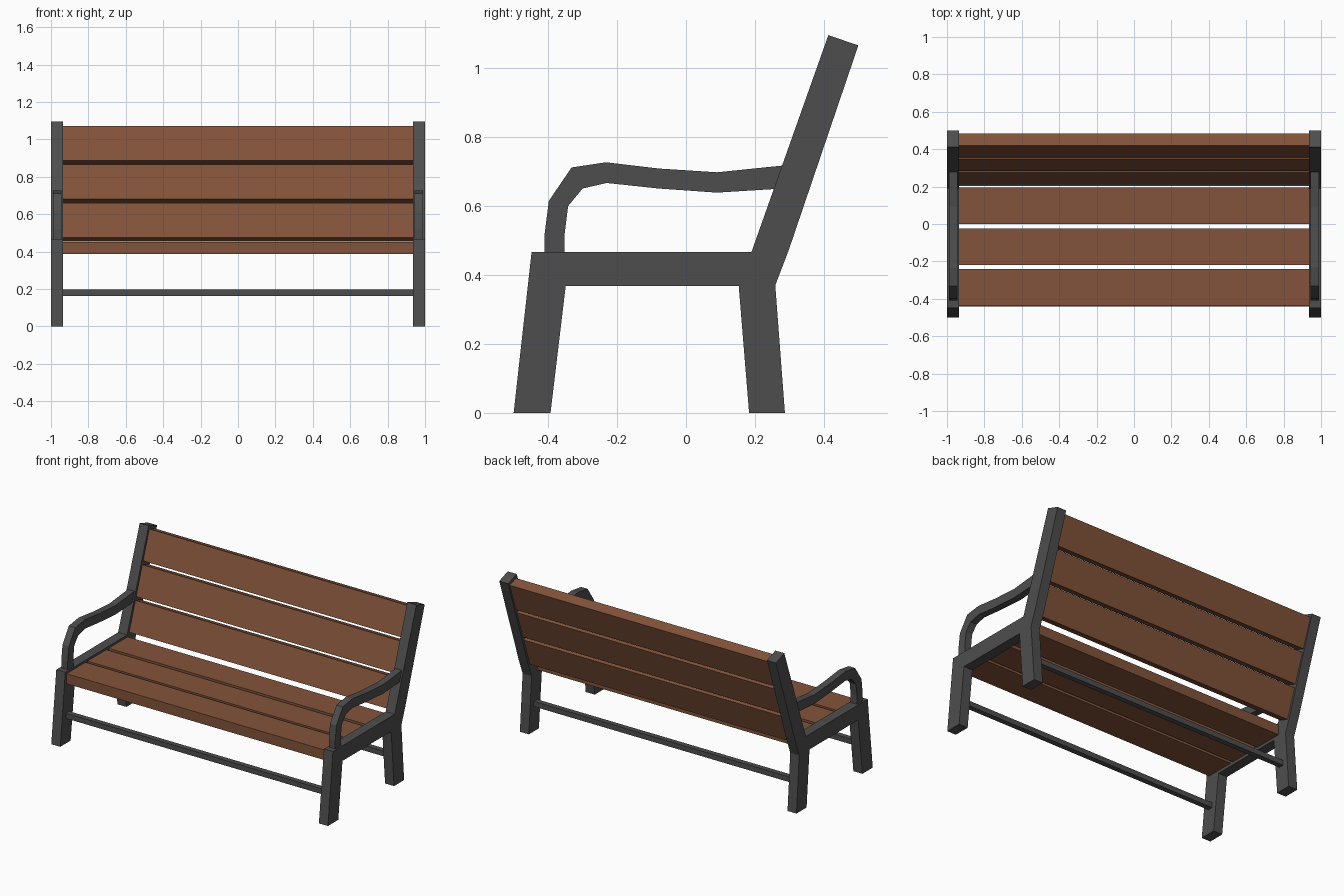
import bpy, bmesh, math
from mathutils import Matrix, Vector

if "Cube" in bpy.data.objects:
    bpy.data.objects.remove(bpy.data.objects["Cube"])


def material(name, rgb):
    m = bpy.data.materials.new(name)
    m.diffuse_color = (*rgb, 1)
    m.use_nodes = True
    m.node_tree.nodes["Principled BSDF"].inputs["Base Color"].default_value = m.diffuse_color
    return m


METAL = material("dark grey metal", (0.076, 0.076, 0.076))
WOOD = material("brown wood", (0.223, 0.087, 0.043))


def add_object(name, bm, mat):
    bmesh.ops.recalc_face_normals(bm, faces=bm.faces)
    mesh = bpy.data.meshes.new(name)
    bm.to_mesh(mesh)
    bm.free()
    mesh.materials.append(mat)
    ob = bpy.data.objects.new(name, mesh)
    bpy.context.collection.objects.link(ob)
    return ob


def side_plate(name, profile, x0, x1):
    """Extrude a (y, z) profile from x0 to x1 and mirror it to the other side."""
    bm = bmesh.new()
    face = bm.faces.new([bm.verts.new((x0, y, z)) for y, z in profile])
    ext = bmesh.ops.extrude_face_region(bm, geom=[face], use_keep_orig=True)
    verts = [g for g in ext["geom"] if isinstance(g, bmesh.types.BMVert)]
    bmesh.ops.translate(bm, vec=(x1 - x0, 0, 0), verts=verts)
    ob = add_object(name, bm, METAL)
    mirror = ob.modifiers.new("mirror", 'MIRROR')
    mirror.use_axis[0] = True


def beam(name, y, z, depth, height, mat, tilt=0.0):
    """Long box across the bench, centred on (y, z)."""
    bm = bmesh.new()
    bmesh.ops.create_cube(bm, size=1)
    bmesh.ops.scale(bm, vec=(1.872, depth, height), verts=bm.verts)
    bm.transform(Matrix.Translation((0, y, z)) @ Matrix.Rotation(-tilt, 4, 'X'))
    add_object(name, bm, mat)


# Side frames: legs, seat rail and back post in one outline
side_plate("side_frame", [
    (-0.50, 0), (-0.393, 0), (-0.349, 0.368), (0.153, 0.368), (0.183, 0),
    (0.287, 0), (0.259, 0.37), (0.298, 0.472), (0.50, 1.066),
    (0.413, 1.096), (0.19, 0.467), (-0.448, 0.467)], 0.935, 1.0)

# Armrests: curved bars from the seat rail to the back post
side_plate("armrest", [
    (-0.41, 0.46), (-0.41, 0.52), (-0.398, 0.615), (-0.332, 0.712),
    (-0.232, 0.727), (-0.08, 0.709), (0.09, 0.698), (0.285, 0.718),
    (0.265, 0.65), (0.09, 0.639), (-0.08, 0.651), (-0.23, 0.667),
    (-0.30, 0.651), (-0.342, 0.60), (-0.352, 0.52), (-0.352, 0.46)],
    0.944, 0.99)

# Seat slats
for i, y in enumerate((-0.337, -0.122, 0.098)):
    beam(f"seat_slat_{i + 1}", y, 0.42, 0.195, 0.066, WOOD)

# Back slats, leaning along the back posts
TILT = math.radians(19.2)
up = Vector((math.sin(TILT), math.cos(TILT)))
back = Vector((math.cos(TILT), -math.sin(TILT)))
for i in range(3):
    c = Vector((0.42, 1.072)) + back * 0.034 - up * (0.0975 + 0.218 * i)
    beam(f"back_slat_{i + 1}", c.x, c.y, 0.068, 0.195, WOOD, TILT)

# Crossbars between the legs
beam("front_crossbar", -0.424, 0.18, 0.034, 0.034, METAL)
beam("rear_crossbar", 0.22, 0.18, 0.034, 0.034, METAL)
